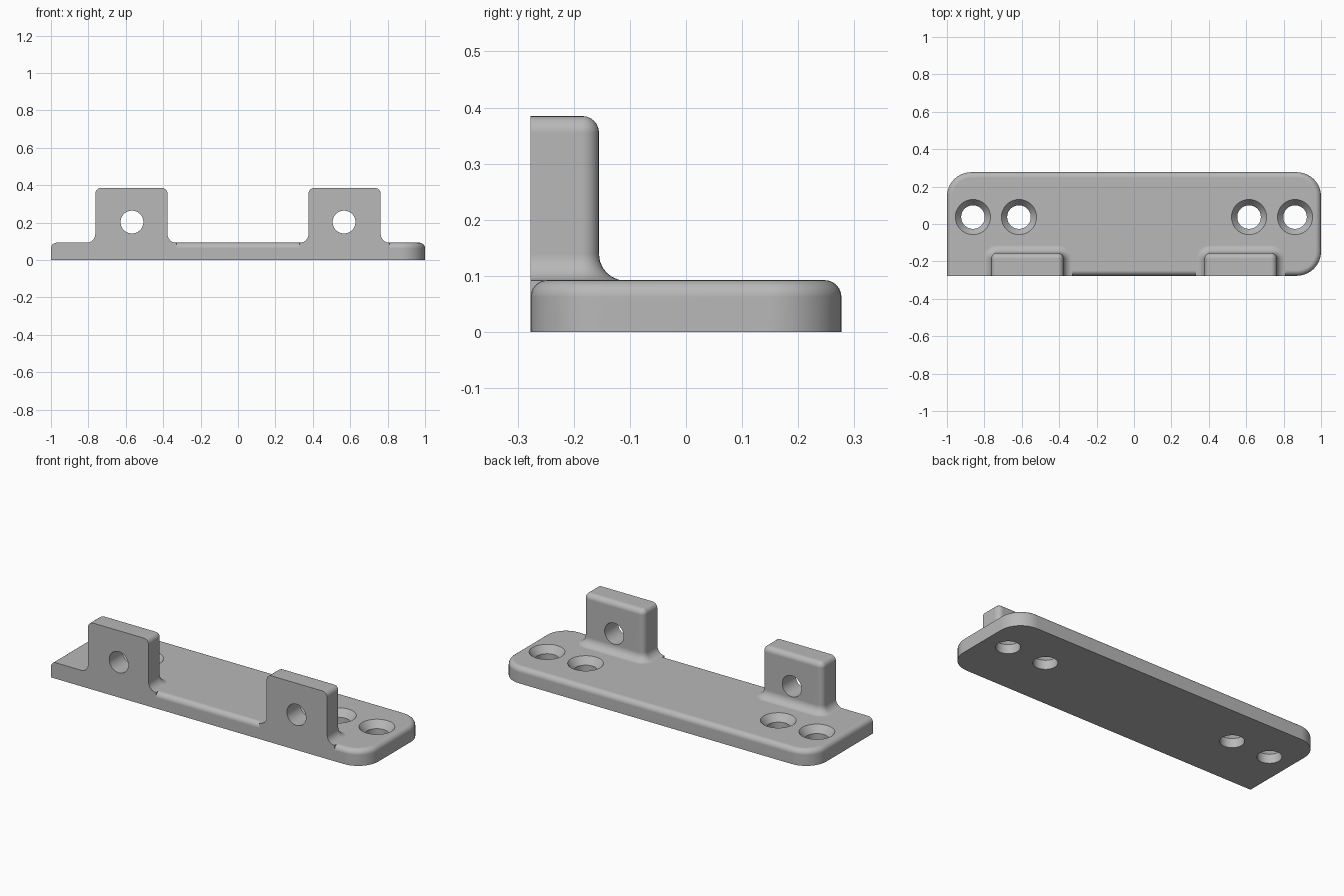
import bpy, bmesh, math

if "Cube" in bpy.data.objects:
    bpy.data.objects.remove(bpy.data.objects["Cube"], do_unlink=True)

HALF_Y = 0.277    # half depth of the plate
TOP = 0.0925      # plate thickness
EDGE = 0.03       # rounding of the outer edges
FILLET = 0.047    # hollow rounding at the foot of each tab
STEPS = 6         # segments per rounding

grey = bpy.data.materials.new("light grey metal")
grey.use_nodes = True
grey.diffuse_color = (0.48, 0.48, 0.48, 1)
grey.node_tree.nodes["Principled BSDF"].inputs["Base Color"].default_value = (0.48, 0.48, 0.48, 1)


def arc(cx, cy, r, start, n=10):
    """Quarter circle, counter-clockwise from the start angle in degrees."""
    angles = [math.radians(start + 90 * i / n) for i in range(n + 1)]
    return [(cx + r * math.cos(a), cy + r * math.sin(a)) for a in angles]


def loft(name, rings):
    """Closed solid through a stack of (z, outline) rings."""
    bm = bmesh.new()
    rows = [[bm.verts.new((x, y, z)) for x, y in pts] for z, pts in rings]
    n = len(rows[0])
    bm.faces.new(rows[0][::-1])
    bm.faces.new(rows[-1])
    for low, high in zip(rows, rows[1:]):
        for i in range(n):
            j = (i + 1) % n
            bm.faces.new((low[i], low[j], high[j], high[i]))
    bmesh.ops.remove_doubles(bm, verts=bm.verts, dist=1e-5)
    bmesh.ops.recalc_face_normals(bm, faces=bm.faces)
    mesh = bpy.data.meshes.new(name)
    bm.to_mesh(mesh)
    bm.free()
    mesh.materials.append(grey)
    obj = bpy.data.objects.new(name, mesh)
    bpy.context.collection.objects.link(obj)
    return obj


def rounded_top(z_top):
    """(z, inset) pairs of a quarter-round upper edge."""
    for i in range(STEPS + 1):
        a = math.pi / 2 * i / STEPS
        yield z_top - EDGE + EDGE * math.sin(a), EDGE * (1 - math.cos(a))


def plate_outline(d):
    """Three round corners, one square; the front edge is square left of the step."""
    r, step = 0.13, -0.57
    cx, cy = 1 - r, HALF_Y - r
    return ([(-1 + d, -HALF_Y), (step, -HALF_Y), (step, -HALF_Y + d)]
            + arc(cx, -cy, r - d, -90) + arc(cx, cy, r - d, 0) + arc(-cx, cy, r - d, 90))


def tab_outline(cx, d):
    """Flat front, two rounded rear corners."""
    hw, back = 0.193, -0.155
    return ([(cx - hw + d, -HALF_Y), (cx + hw - d, -HALF_Y)]
            + arc(cx + hw - EDGE, back - EDGE, EDGE - d, 0, STEPS)
            + arc(cx - hw + EDGE, back - EDGE, EDGE - d, 90, STEPS))


def circle(r, n=48):
    return [(r * math.cos(2 * math.pi * i / n), r * math.sin(2 * math.pi * i / n)) for i in range(n)]


def combine(target, tool, operation):
    mod = target.modifiers.new("combine", 'BOOLEAN')
    mod.operation = operation
    mod.solver = 'EXACT'
    mod.object = tool
    bpy.context.view_layer.objects.active = target
    bpy.ops.object.modifier_apply(modifier=mod.name)
    bpy.data.objects.remove(tool, do_unlink=True)


# Base plate
bracket = loft("mounting_bracket", [(0, plate_outline(0))]
               + [(z, plate_outline(d)) for z, d in rounded_top(TOP)])

# Upright tabs with a filleted foot
for cx in (-0.57, 0.57):
    foot = TOP - 0.0008
    rings = [(0.02, tab_outline(cx, -FILLET))]
    for i in range(STEPS + 1):
        a = math.pi / 2 * i / STEPS
        rings.append((foot + FILLET * (1 - math.cos(a)), tab_outline(cx, -FILLET * (1 - math.sin(a)))))
    rings += [(z, tab_outline(cx, d)) for z, d in rounded_top(0.385)]
    combine(bracket, loft("tab", rings), 'UNION')

# Cross holes through the tabs
for cx in (-0.567, 0.567):
    pin = loft("pin_hole_cutter", [(-0.2, circle(0.061)), (0.2, circle(0.061))])
    pin.rotation_euler.x = math.pi / 2
    pin.location = (cx, -0.216, 0.203)
    bpy.context.view_layer.update()
    combine(bracket, pin, 'DIFFERENCE')

# Countersunk screw holes
for cx in (-0.861, -0.615, 0.615, 0.861):
    screw = loft("screw_hole_cutter", [(-0.05, circle(0.063)), (TOP - 0.04, circle(0.063)),
                                       (TOP, circle(0.094)), (TOP + 0.02, circle(0.1095))])
    screw.location = (cx, 0.037, 0)
    bpy.context.view_layer.update()
    combine(bracket, screw, 'DIFFERENCE')

# Smooth roundings, crisp edges
bpy.ops.object.select_all(action='DESELECT')
bracket.select_set(True)
bpy.context.view_layer.objects.active = bracket
bpy.ops.object.shade_smooth_by_angle(angle=math.radians(30))
weighted = bracket.modifiers.new("weighted normals", 'WEIGHTED_NORMAL')
weighted.keep_sharp = True
